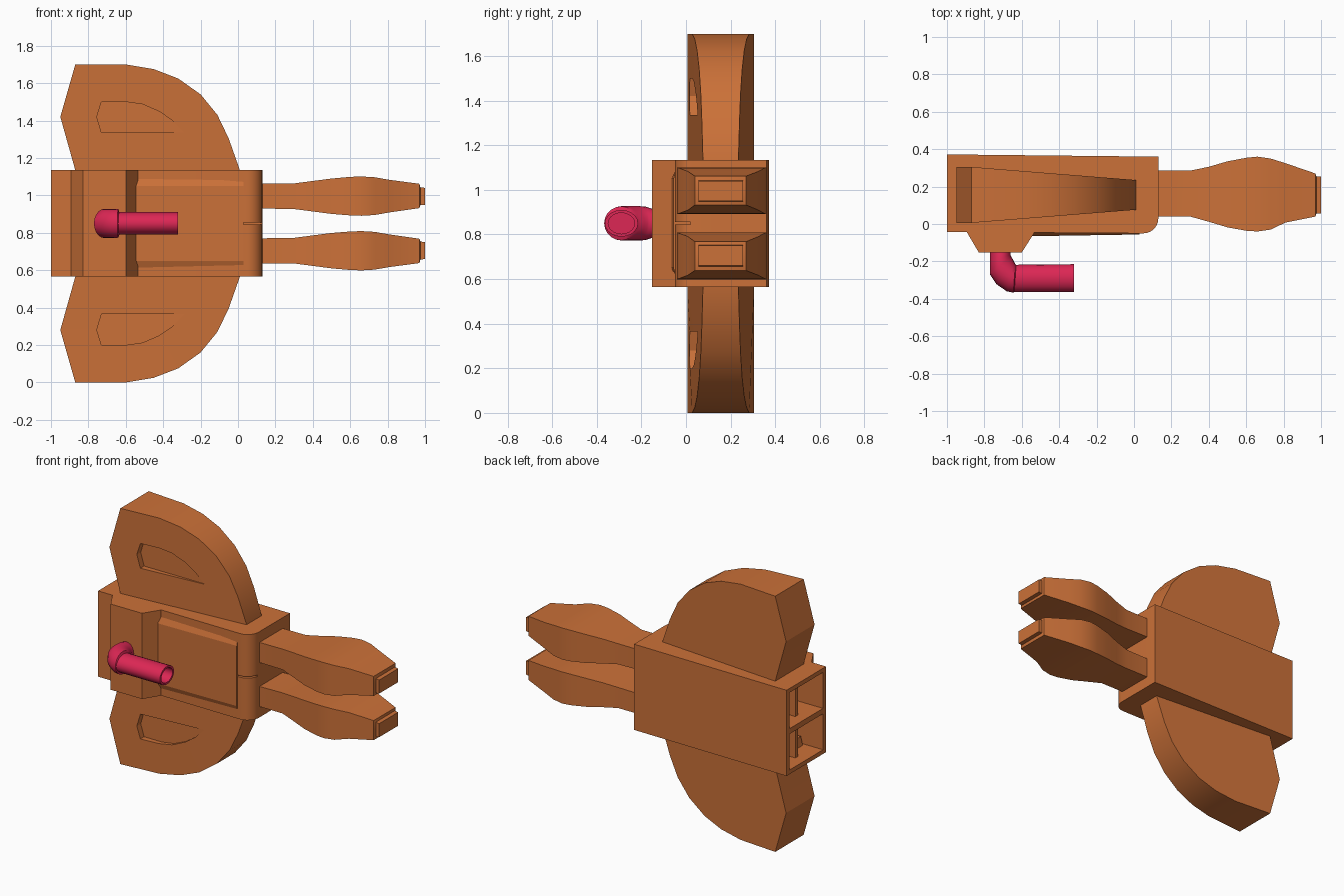
import bpy, bmesh, math
from mathutils import Vector

if "Cube" in bpy.data.objects:
    bpy.data.objects.remove(bpy.data.objects["Cube"])


def material(name, color):
    m = bpy.data.materials.new(name)
    m.diffuse_color = color
    m.use_nodes = True
    m.node_tree.nodes["Principled BSDF"].inputs["Base Color"].default_value = m.diffuse_color
    return m


ORANGE = material("orange", (0.60, 0.165, 0.04, 1))
PINK = material("pink", (0.72, 0.02, 0.09, 1))
MID = 0.85  # mirror height


def loft(name, rings, mat=ORANGE):
    """Skin a list of equal-length rings and cap both ends."""
    bm = bmesh.new()
    rows = [[bm.verts.new(p) for p in r] for r in rings]
    n = len(rows[0])
    for a, b in zip(rows, rows[1:]):
        for i in range(n):
            j = (i + 1) % n
            bm.faces.new((a[i], a[j], b[j], b[i]))
    bm.faces.new(rows[0])
    bm.faces.new(rows[-1])
    bmesh.ops.recalc_face_normals(bm, faces=bm.faces)
    me = bpy.data.meshes.new(name)
    bm.to_mesh(me)
    bm.free()
    ob = bpy.data.objects.new(name, me)
    bpy.context.collection.objects.link(ob)
    me.materials.append(mat)
    return ob


def box(name, x0, x1, y0, y1, z0, z1):
    return loft(name, [[(x, y0, z0), (x, y1, z0), (x, y1, z1), (x, y0, z1)] for x in (x0, x1)])


def activate(ob):
    bpy.ops.object.select_all(action='DESELECT')
    ob.select_set(True)
    bpy.context.view_layer.objects.active = ob


def cut(ob, cutter):
    cutter.hide_render = True
    mod = ob.modifiers.new("cut", 'BOOLEAN')
    mod.operation = 'DIFFERENCE'
    mod.object = cutter
    activate(ob)
    bpy.ops.object.modifier_apply(modifier=mod.name)
    bpy.data.objects.remove(cutter)


def smooth(ob):
    activate(ob)
    bpy.ops.object.shade_smooth_by_angle(angle=math.radians(30))


# Body: plan profile with a rounded front corner, extruded in z
plan = [(-1, 0.372), (-1, -0.042), (-0.54, -0.046)]
for i in range(7):
    a = math.radians(-90 + 15 * i)
    plan.append((0.05 + 0.08 * math.cos(a), 0.03 + 0.08 * math.sin(a)))
plan.append((0.13, 0.36))
body = loft("body", [[(x, y, z) for x, y in plan] for z in (0.565, 1.135)])

# Hollow rear end: two bays, each split by a recessed upright divider
for z0, z1 in ((0.593, 0.832), (0.868, 1.107)):
    cut(body, box("bay_cutter", -1.1, -0.93, -0.012, 0.34, z0, z1))
    for y0, y1 in ((-0.012, 0.15), (0.18, 0.34)):
        cut(body, box("cell_cutter", -0.95, -0.55, y0, y1, z0, z1))
# Groove on the rounded corner
cut(body, box("groove_cutter", 0.03, 0.2, -0.2, 0.02, 0.845, 0.855))
smooth(body)

# Raised front panel
panel = []
for x, y in ((-0.6, -0.066), (0.03, -0.056)):
    panel.append([(x, 0, 0.6), (x, -0.045, 0.61), (x, y, 0.65),
                  (x, y, 1.05), (x, -0.045, 1.09), (x, 0, 1.1)])
loft("front_panel", panel)

# Bracket that carries the pipe
bracket = [(-0.9, -0.03), (-0.89, -0.05), (-0.83, -0.152), (-0.6, -0.152), (-0.535, -0.05), (-0.535, -0.03)]
loft("pipe_bracket", [[(x, y, z) for x, y in bracket] for z in (0.565, 1.135)])

# Fins: outline in x and height above the mid plane, thinner toward +x
fin = [(-0.85, 0.2), (-0.87, 0.285), (-0.95, 0.57), (-0.87, 0.85), (-0.6, 0.85), (-0.45, 0.825),
       (-0.32, 0.775), (-0.2, 0.69), (-0.11, 0.58), (-0.05, 0.455), (0.01, 0.285), (0.01, 0.2)]
pocket = [(-0.73, 0.485), (-0.755, 0.57), (-0.73, 0.65), (-0.6, 0.65), (-0.51, 0.637),
          (-0.42, 0.598), (-0.35, 0.55), (-0.285, 0.485)]


def taper(x):
    return max(0, x + 0.87) / 0.88 * 0.07


for label, s in (("upper", 1), ("lower", -1)):
    ob = loft(label + "_fin", [[(x, 0.006 + taper(x), MID + s * h) for x, h in fin],
                               [(x, 0.305 - taper(x), MID + s * h) for x, h in fin]])
    cut(ob, loft("pocket_cutter", [[(x, y, MID + s * h) for x, h in pocket] for y in (-0.1, 0.056)]))
    smooth(ob)

# Prongs: x, front y, back y, inner height, outer height
prong = [(0.1, 0.04, 0.285, 0.08, 0.213), (0.3, 0.04, 0.285, 0.077, 0.214),
         (0.4, 0.012, 0.306, 0.064, 0.227), (0.5, -0.018, 0.335, 0.051, 0.24),
         (0.6, -0.036, 0.354, 0.043, 0.249), (0.66, -0.04, 0.36, 0.041, 0.251),
         (0.73, -0.03, 0.35, 0.045, 0.247), (0.81, 0.008, 0.325, 0.059, 0.233),
         (0.97, 0.04, 0.27, 0.082, 0.212), (0.975, 0.055, 0.255, 0.097, 0.193),
         (1.0, 0.055, 0.255, 0.1, 0.19)]
for label, s in (("upper", 1), ("lower", -1)):
    smooth(loft(label + "_prong", [[(x, f, MID + s * a), (x, b, MID + s * a),
                                    (x, b, MID + s * c), (x, f, MID + s * c)]
                                   for x, f, b, a, c in prong]))

# Bent pipe: each ring is given by its outer and inner point in plan, plus half height
bends = [((-0.77, -0.14), (-0.66, -0.14), 0.062), ((-0.77, -0.2), (-0.66, -0.165), 0.075),
         ((-0.77, -0.27), (-0.658, -0.172), 0.078), ((-0.735, -0.322), (-0.65, -0.185), 0.078),
         ((-0.68, -0.36), (-0.64, -0.205), 0.078), ((-0.645, -0.367), (-0.635, -0.215), 0.076),
         ((-0.64, -0.364), (-0.63, -0.218), 0.06), ((-0.32, -0.364), (-0.32, -0.215), 0.06),
         ((-0.32, -0.349), (-0.32, -0.23), 0.047), ((-0.5, -0.349), (-0.5, -0.23), 0.047)]
rings = []
for p, q, h in bends:
    p, q = Vector((*p, MID)), Vector((*q, MID))
    c, r = (p + q) / 2, (p - q) / 2
    rings.append([c + r * math.cos(t) + Vector((0, 0, h * math.sin(t)))
                  for t in (math.tau * i / 20 for i in range(20))])
smooth(loft("bent_pipe", rings, PINK))
